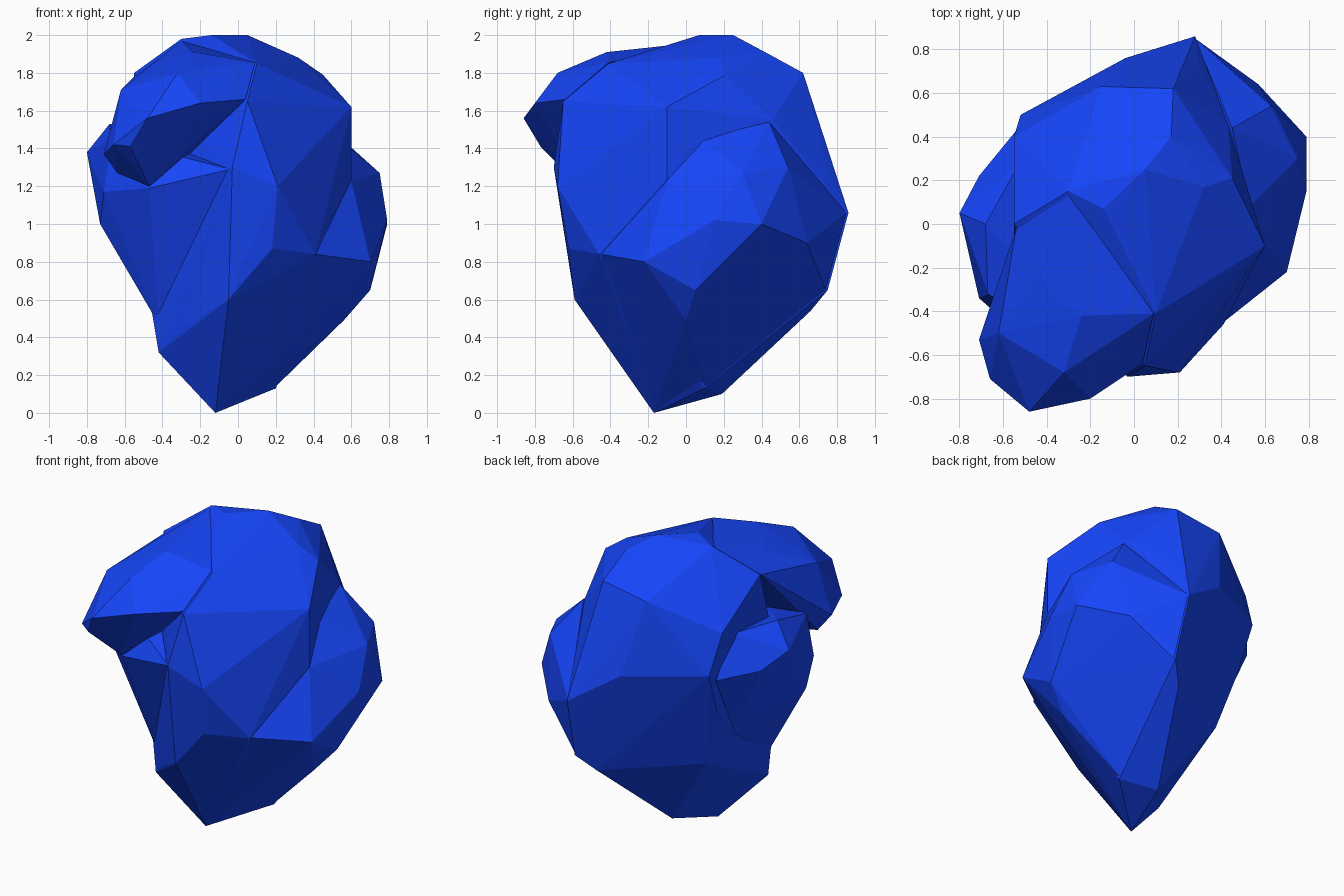
import bpy, bmesh

mat = bpy.data.materials.new("blue_stone")
mat.diffuse_color = (0.008, 0.06, 0.95, 1)


def lump(name, points):
    """Faceted lump of stone: the convex hull of a few corner points."""
    bm = bmesh.new()
    for p in points:
        bm.verts.new(p)
    res = bmesh.ops.convex_hull(bm, input=bm.verts)
    junk = {g for g in res["geom_interior"] + res["geom_unused"]
            if isinstance(g, bmesh.types.BMVert)}
    bmesh.ops.delete(bm, geom=list(junk), context='VERTS')
    bmesh.ops.recalc_face_normals(bm, faces=bm.faces)
    me = bpy.data.meshes.new(name)
    bm.to_mesh(me)
    bm.free()
    me.materials.append(mat)
    ob = bpy.data.objects.new(name, me)
    bpy.context.collection.objects.link(ob)
    return ob


# Main body of the rock, from the pointed foot to the crown
foot = [(-.12, -.17, 0), (.2, .1, .13), (-.03, .19, .1), (-.42, -.27, .32),
        (-.42, -.27, .46), (.05, .32, .28), (-.38, .32, .61), (.2, .66, .54)]
front = [(-.05, -.59, .6), (-.25, -.46, .87), (.18, -.62, .87), (.41, -.46, .84),
         (.21, -.68, 1.2), (-.03, -.7, 1.3), (.05, -.65, 1.65), (-.28, -.4, .46)]
back = [(.28, .86, 1.06), (-.04, .76, 1.27), (.3, .75, .65), (.29, .74, 1.3),
        (-.52, .5, 1.3), (-.5, .38, 1.0), (-.55, .4, 1.56), (.43, .46, 1.55)]
crown = [(.6, -.1, 1.62), (.6, -.1, 1.24), (.1, -.41, 1.85), (.45, .21, 1.79),
         (.32, .17, 1.88), (-.14, .07, 2), (.05, .25, 2), (-.3, .15, 1.98),
         (.17, .4, 1.92), (.18, .62, 1.8), (-.15, .63, 1.75), (-.55, 0, 1.8),
         (-.55, -.2, 1.1)]
rock = lump("rock", foot + front + back + crown)

# Overhanging brow at the front left, running back into the crown
brow = lump("brow", [
    (-.48, -.86, 1.56), (-.2, -.8, 1.64), (-.32, -.68, 1.8), (-.66, -.71, 1.42),
    (-.71, -.53, 1.37), (-.57, -.77, 1.41), (-.64, -.48, 1.27), (-.62, -.5, 1.71),
    (-.24, -.42, 1.91), (.04, -.64, 1.66), (.09, -.41, 1.855), (-.12, -.2, 1.89),
    (-.2, -.3, 1.4), (-.45, -.21, 1.85), (-.3, .14, 1.97), (-.54, -.02, 1.79),
    (-.47, -.56, 1.2)])

# Bulge on the right side, tapering into the foot
right_bulge = lump("right_bulge", [
    (.7, .05, .65), (.7, -.22, .8), (.79, .15, 1.02), (.79, .4, 1.0),
    (.75, .3, 1.27), (.63, .54, 1.3), (.56, 0, .49), (.57, .64, .9),
    (.2, .11, .14), (.1, -.1, .9), (.28, .85, 1.06), (.3, .74, .65),
    (.41, -.45, .84), (-.05, -.58, .6), (-.11, -.17, .01), (.6, -.1, 1.23),
    (.53, .08, 1.45), (.45, .44, 1.54)])

# Bulge on the left side, below the notch behind the brow
left_bulge = lump("left_bulge", [
    (-.8, .05, 1.38), (-.71, .22, 1.28), (-.68, 0, 1.53), (-.67, -.32, 1.45),
    (-.71, -.34, 1.17), (-.73, -.23, 1.0), (-.58, -.23, .78), (-.42, -.26, .47),
    (-.47, -.55, 1.19), (-.39, -.33, .74), (-.25, -.45, .87), (-.04, -.68, 1.29),
    (-.53, .27, 1.5), (-.53, .44, 1.25), (-.5, .2, .8), (-.3, 0, 1.2)])

# Fuse the lumps into one solid
parts = (brow, right_bulge, left_bulge)
for part in parts:
    mod = rock.modifiers.new("fuse_" + part.name, 'BOOLEAN')
    mod.operation = 'UNION'
    mod.solver = 'EXACT'
    mod.object = part
bpy.context.view_layer.update()
fused = bpy.data.meshes.new_from_object(
    rock.evaluated_get(bpy.context.evaluated_depsgraph_get()))
rock.modifiers.clear()
rock.data = fused
for part in parts:
    bpy.data.objects.remove(part)
